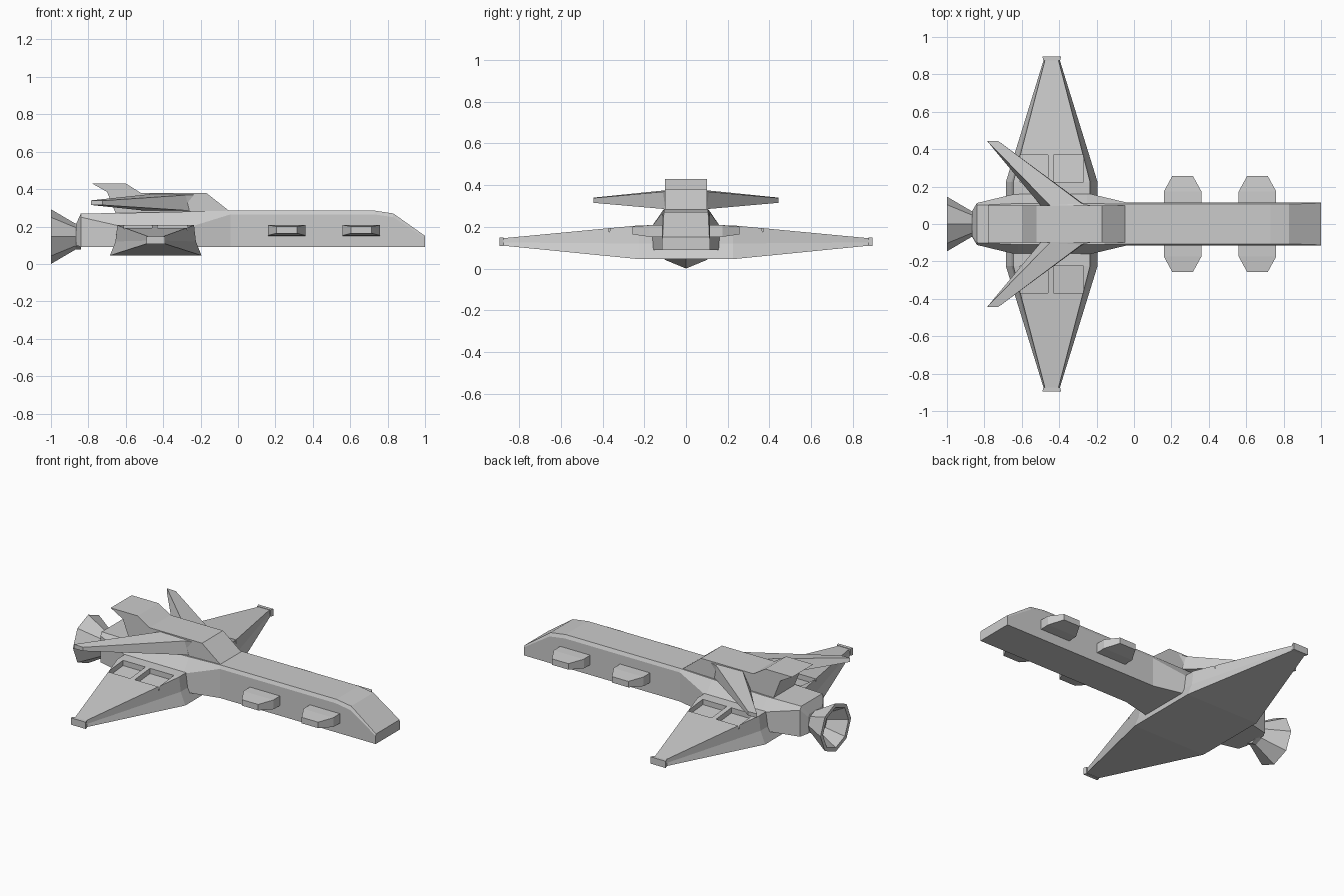
import bpy, bmesh
from math import cos, sin, pi

if "Cube" in bpy.data.objects:
    bpy.data.objects.remove(bpy.data.objects["Cube"])


def loft(name, rings, mirror=False):
    """Skin a list of equal-length point rings and cap both ends."""
    bm = bmesh.new()
    vs = [[bm.verts.new(p) for p in r] for r in rings]
    n = len(rings[0])
    for a, b in zip(vs, vs[1:]):
        for i in range(n):
            j = (i + 1) % n
            bm.faces.new((a[i], a[j], b[j], b[i]))
    bm.faces.new(vs[0])
    bm.faces.new(vs[-1])
    bmesh.ops.recalc_face_normals(bm, faces=bm.faces)
    me = bpy.data.meshes.new(name)
    bm.to_mesh(me)
    bm.free()
    ob = bpy.data.objects.new(name, me)
    bpy.context.collection.objects.link(ob)
    if mirror:
        add_mirror(ob)
    return ob


def add_mirror(ob):
    m = ob.modifiers.new("mirror", 'MIRROR')
    m.use_axis = (False, True, False)
    m.use_mirror_merge = False


def hull_ring(x, w, t, b, s, top):
    """Hull section: half width, top half width, bottom, shoulder and top height."""
    return [(x, w, b), (x, w, s), (x, t, top), (x, -t, top), (x, -w, s), (x, -w, b)]


def rect(y, x0, x1, z0, z1):
    return [(x0, y, z0), (x1, y, z0), (x1, y, z1), (x0, y, z1)]


# Hull with shoulders flaring out at the wings
loft("hull", [hull_ring(*r) for r in (
    (-0.865, .07, .06, .10, .20, .215),
    (-0.84, .112, .10, .09, .25, .27),
    (-0.62, .165, .11, .09, .20, .272),
    (-0.25, .165, .11, .09, .20, .28),
    (-0.04, .115, .106, .09, .265, .285),
    (0.73, .115, .106, .09, .265, .285),
    (0.83, .115, .106, .09, .25, .27),
    (1.00, .115, .112, .09, .14, .15))])

# Upper deck with raised tail, a side profile extruded across
deck = [(-.03, .27), (-.17, .38), (-.52, .38), (-.60, .43),
        (-.78, .43), (-.70, .385), (-.65, .26)]
loft("upper_deck", [[(x, y, z) for x, z in deck] for y in (-.10, .10)])


# Main wings
def wing_ring(y, top, mid, low, z0, z1, z2, cx=-.44):
    return [(cx - low, y, z0), (cx + low, y, z0), (cx + mid, y, z1),
            (cx + top, y, z2), (cx - top, y, z2), (cx - mid, y, z1)]


wing = loft("main_wing", [
    wing_ring(0, .205, .215, .245, .045, .12, .21),
    wing_ring(.225, .205, .215, .245, .045, .12, .207),
    wing_ring(.88, .035, .037, .042, .11, .125, .145)])

# Recessed panels on the wing tops
for x0, x1 in ((-.61, -.46), (-.43, -.27)):
    cut = loft("panel_cutter", [rect(.225, x0, x1, .175, .30),
                                rect(.37, x0, x1, .162, .30)])
    cut.hide_render = True
    cut.hide_set(True)
    cut.display_type = 'WIRE'
    b = wing.modifiers.new("panel", 'BOOLEAN')
    b.operation = 'DIFFERENCE'
    b.solver = 'EXACT'
    b.object = cut
add_mirror(wing)

# Wing tip caps
loft("wing_tip", [rect(.875, -.485, -.395, .107, .148),
                  rect(.895, -.49, -.39, .107, .148)], True)

# Swept upper wings
loft("upper_wing", [
    [(-.50, .09, .285), (-.26, .09, .285), (-.19, .09, .372), (-.45, .09, .378)],
    [(-.50, .10, .285), (-.26, .10, .285), (-.28, .11, .368), (-.45, .10, .375)],
    [(-.785, .443, .315), (-.725, .443, .315), (-.725, .443, .338), (-.785, .443, .34)]],
    True)

# Side pods
for i, cx in enumerate((.26, .66)):
    loft(f"side_pod_{i + 1}", [
        rect(.09, cx - .10, cx + .10, .15, .21),
        rect(.175, cx - .10, cx + .10, .152, .208),
        rect(.257, cx - .055, cx + .055, .164, .20)], True)

# Eight-sided hollow engine bell
bell = ((-.84, .07), (-.87, .07), (-1, .146), (-1, .122), (-.90, .06))
loft("engine_bell", [[(x, r * sin(k * pi / 4), .146 + r * cos(k * pi / 4))
                      for k in range(8)] for x, r in bell])
